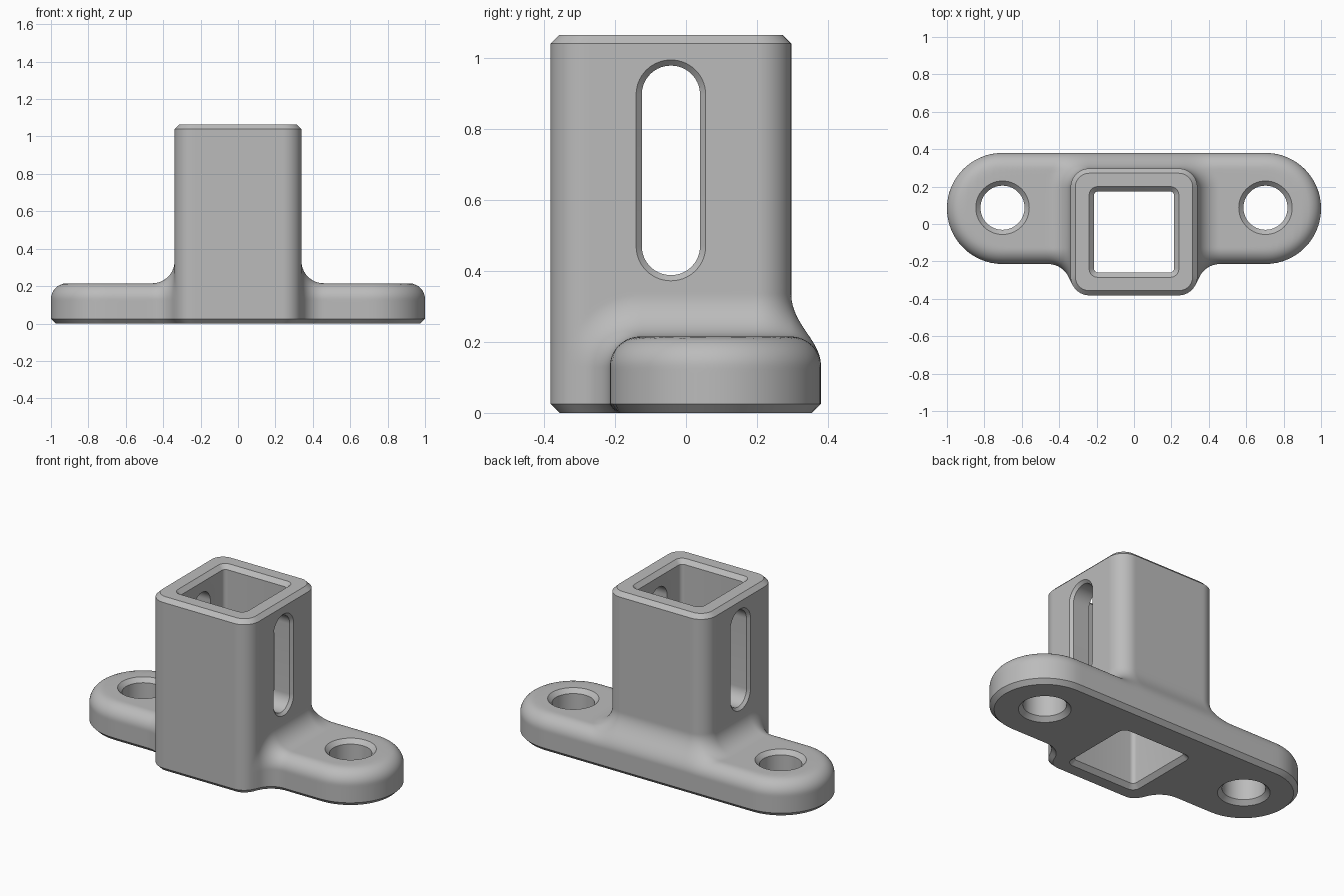
import bpy
import bmesh
from math import sin, cos, pi, atan, hypot, copysign

cube = bpy.data.objects.get("Cube")
if cube:
    bpy.data.objects.remove(cube, do_unlink=True)

# Main dimensions
FLANGE_X, FLANGE_Y, FLANGE_R, FLANGE_TOP = 0.703, 0.083, 0.297, 0.215
TUBE_Y, TUBE_HALF, TUBE_CORNER, TUBE_TOP = -0.0425, 0.339, 0.1, 1.065
EDGE_R, FILLET_R, CHAMFER = 0.085, 0.12, 0.025
SPINS, ROWS = 320, 72


def tube_distance(x, y):
    inner = TUBE_HALF - TUBE_CORNER
    u, v = abs(x) - inner, abs(y - TUBE_Y) - inner
    return hypot(max(u, 0), max(v, 0)) + min(max(u, v), 0) - TUBE_CORNER


def flange_distance(x, y):
    return hypot(max(abs(x) - FLANGE_X, 0), y - FLANGE_Y) - FLANGE_R


def fillet_union(a, b, r=FILLET_R):
    return max(r, min(a, b)) - hypot(max(r - a, 0), max(r - b, 0))


def rounded_overlap(a, b, r=EDGE_R):
    return min(-r, max(a, b)) + hypot(max(a + r, 0), max(b + r, 0))


def body_distance(x, y, z):
    """Square tube blended into a rounded flange."""
    tube, wall, top = tube_distance(x, y), flange_distance(x, y), z - FLANGE_TOP
    if y < FLANGE_Y:
        return fillet_union(tube, rounded_overlap(wall, top))
    return rounded_overlap(fillet_union(tube, top), wall)


def reach(test):
    """Distance along a ray at which the test turns positive."""
    low, high = 0.0, 1.6
    for _ in range(22):
        mid = (low + high) / 2
        if test(mid) < 0:
            low = mid
        else:
            high = mid
    return low


def loft(name, rings):
    """Closed solid through rings of equal point count."""
    bm = bmesh.new()
    loops = [[bm.verts.new(p) for p in ring] for ring in rings]
    n = len(loops[0])
    for lower, upper in zip(loops, loops[1:]):
        for i in range(n):
            j = (i + 1) % n
            bm.faces.new((lower[i], lower[j], upper[j], upper[i]))
    bm.faces.new(loops[0][::-1])
    bm.faces.new(loops[-1])
    bmesh.ops.recalc_face_normals(bm, faces=bm.faces)
    mesh = bpy.data.meshes.new(name)
    bm.to_mesh(mesh)
    bm.free()
    obj = bpy.data.objects.new(name, mesh)
    bpy.context.collection.objects.link(obj)
    return obj


def rounded_rect(half_u, half_v, r, steps=14):
    """Counter-clockwise outline with rounded corners."""
    pts = []
    for q in range(4):
        mid = (q + 0.5) * pi / 2
        cu = copysign(half_u - r, cos(mid))
        cv = copysign(half_v - r, sin(mid))
        for k in range(steps + 1):
            a = (q + k / steps) * pi / 2
            pts.append((cu + r * cos(a), cv + r * sin(a)))
    return pts


# Outer skin: one upright strip per direction around the axis
strips = []
for i in range(SPINS):
    a = 2 * pi * (i + 0.5) / SPINS
    c, s = cos(a), sin(a)
    foot = reach(lambda t: body_distance(t * c, t * s, CHAMFER) + CHAMFER)
    side = reach(lambda t: tube_distance(t * c, t * s))
    rim = reach(lambda t: tube_distance(t * c, t * s) + CHAMFER)
    strip = [(foot * c, foot * s, 0)]
    steepest = atan((0.37 - CHAMFER) / side)
    for k in range(ROWS + 1):
        tilt = steepest * k / ROWS
        h, v = cos(tilt), sin(tilt)
        t = reach(lambda t: body_distance(t * h * c, t * h * s, CHAMFER + t * v))
        strip.append((t * h * c, t * h * s, CHAMFER + t * v))
    strip.append((side * c, side * s, TUBE_TOP - CHAMFER))
    strip.append((rim * c, rim * s, TUBE_TOP))
    strips.append(strip)
bracket = loft("socket_bracket", list(zip(*strips)))


def chamfered_levels(low, high, chamfer, past=0.1):
    """Cutter levels and how far each one is widened."""
    wide = chamfer + past
    return [(low - past, wide), (low + chamfer, 0), (high - chamfer, 0), (high + past, wide)]


cutters = []

# Square bore through the tube
cutters.append(loft("bore_cutter", [
    [(u, v + TUBE_Y, z) for u, v in rounded_rect(0.215 + g, 0.2175 + g, 0.025 + g * 0.8, 6)]
    for z, g in chamfered_levels(0, TUBE_TOP, CHAMFER, 0.02)]))

# Mounting holes in the flange ends
for label, x in (("left", FLANGE_X), ("right", -FLANGE_X)):
    cutters.append(loft(label + "_hole_cutter", [
        [(x + (0.118 + g) * cos(2 * pi * k / 56),
          FLANGE_Y + 0.004 + (0.118 + g) * sin(2 * pi * k / 56), z) for k in range(56)]
        for z, g in chamfered_levels(0, FLANGE_TOP, CHAMFER, 0.02)]))

# Slots through both side walls
slot_r, slot_half, slot_z = 0.082, 0.295, 0.683
cutters.append(loft("slot_cutter", [
    [(x, TUBE_Y + u, slot_z + v)
     for u, v in rounded_rect(slot_r + g, slot_half + g, slot_r + g - 0.0005)]
    for x, g in chamfered_levels(-TUBE_HALF, TUBE_HALF, 0.016, 0.02)]))

bpy.ops.object.select_all(action='DESELECT')
bpy.context.view_layer.objects.active = bracket
bracket.select_set(True)
for cutter in cutters:
    cutter.hide_render = True
    cut = bracket.modifiers.new(cutter.name, 'BOOLEAN')
    cut.operation = 'DIFFERENCE'
    cut.solver = 'EXACT'
    cut.object = cutter
    bpy.ops.object.modifier_apply(modifier=cut.name)
for cutter in cutters:
    bpy.data.objects.remove(cutter, do_unlink=True)

# Plain grey finish
grey = bpy.data.materials.new("plain_grey")
grey.use_nodes = True
colour = (0.5, 0.5, 0.5, 1)
grey.diffuse_color = colour
grey.node_tree.nodes["Principled BSDF"].inputs["Base Color"].default_value = colour
bracket.data.materials.clear()
bracket.data.materials.append(grey)
bpy.ops.object.shade_smooth_by_angle(angle=pi / 6)
